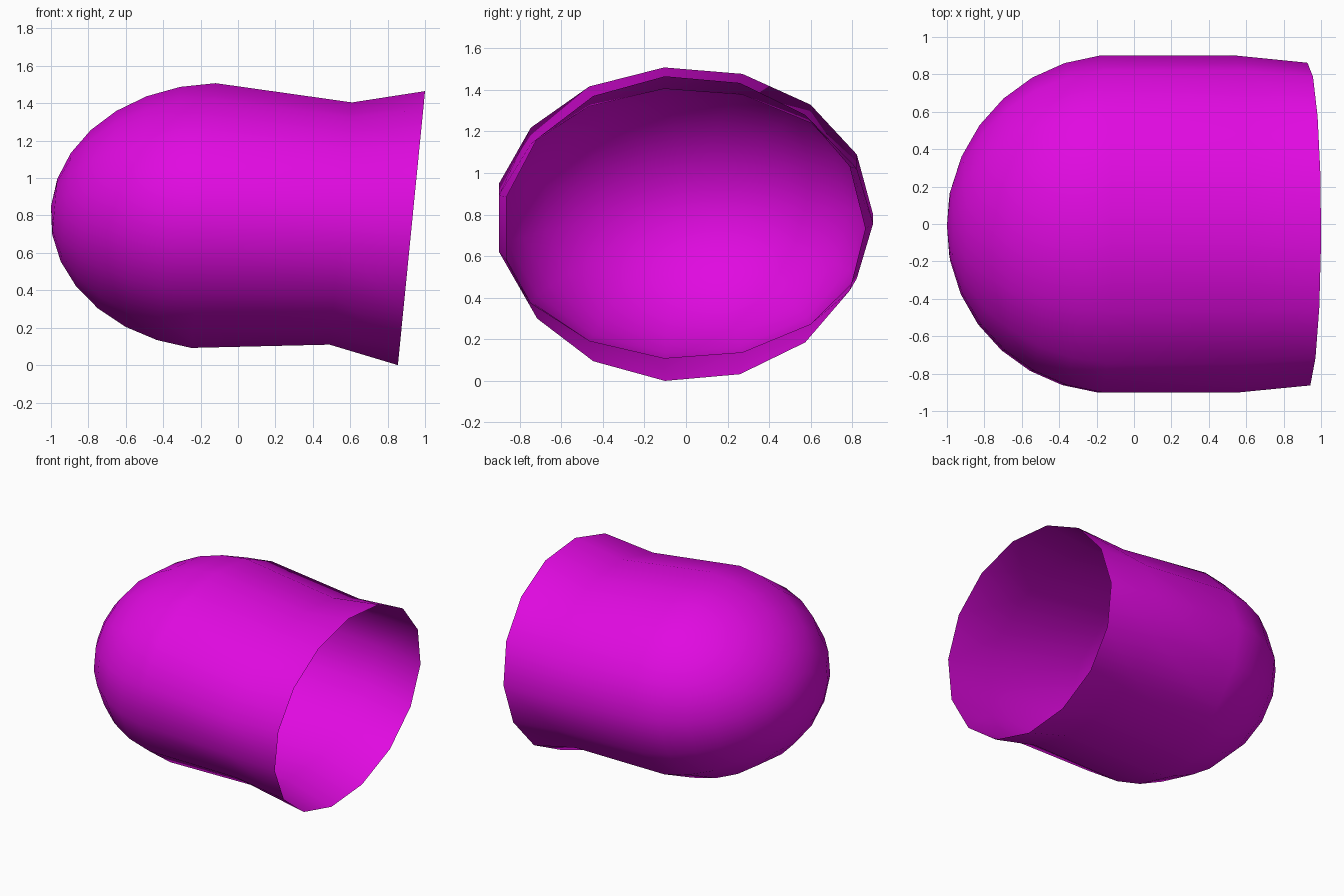
import bpy, bmesh, math

if "Cube" in bpy.data.objects:
    bpy.data.objects.remove(bpy.data.objects["Cube"])

SIDES = 15      # segments around the axis
STEP = math.radians(12)

# Each ring: centre x, centre z, y radius, and tilted vertical radius (x, z)
rings = []
for k in range(1, 8):                      # dome rings from pole outwards
    d = 0.91 * math.cos(k * STEP)
    s = math.sin(k * STEP)
    rings.append((-0.09 - d, 0.794 + 0.06 * d, 0.915 * s, 0.066 * s, 0.7155 * s))
rings.append((0.55, 0.757, 0.91, 0.0603, 0.651))        # waist
rings.append((0.9275, 0.7325, 0.872, 0.073, 0.7365))    # flared open rim


def add_ring(bm, cx, cz, ry, rx, rz):
    ring = []
    for j in range(SIDES):
        a = 2 * math.pi * j / SIDES
        ring.append(bm.verts.new((cx + rx * math.sin(a),
                                  -0.01 + ry * math.cos(a),
                                  cz + rz * math.sin(a))))
    return ring


bm = bmesh.new()
pole = bm.verts.new((-1.0, -0.01, 0.849))
loops = [add_ring(bm, *r) for r in rings]

# Dome cap
for j in range(SIDES):
    bm.faces.new((pole, loops[0][(j + 1) % SIDES], loops[0][j]))

# Dome and sleeve walls
for a, b in zip(loops, loops[1:]):
    for j in range(SIDES):
        n = (j + 1) % SIDES
        bm.faces.new((a[j], a[n], b[n], b[j]))

for f in bm.faces:
    f.smooth = True

mesh = bpy.data.meshes.new("domed_shell")
bm.to_mesh(mesh)
bm.free()
shell = bpy.data.objects.new("domed_shell", mesh)
bpy.context.collection.objects.link(shell)

# Magenta surface
mat = bpy.data.materials.new("magenta")
mat.diffuse_color = (0.75, 0.003, 0.75, 1)
mat.use_nodes = True
mat.node_tree.nodes["Principled BSDF"].inputs["Base Color"].default_value = mat.diffuse_color
mesh.materials.append(mat)
